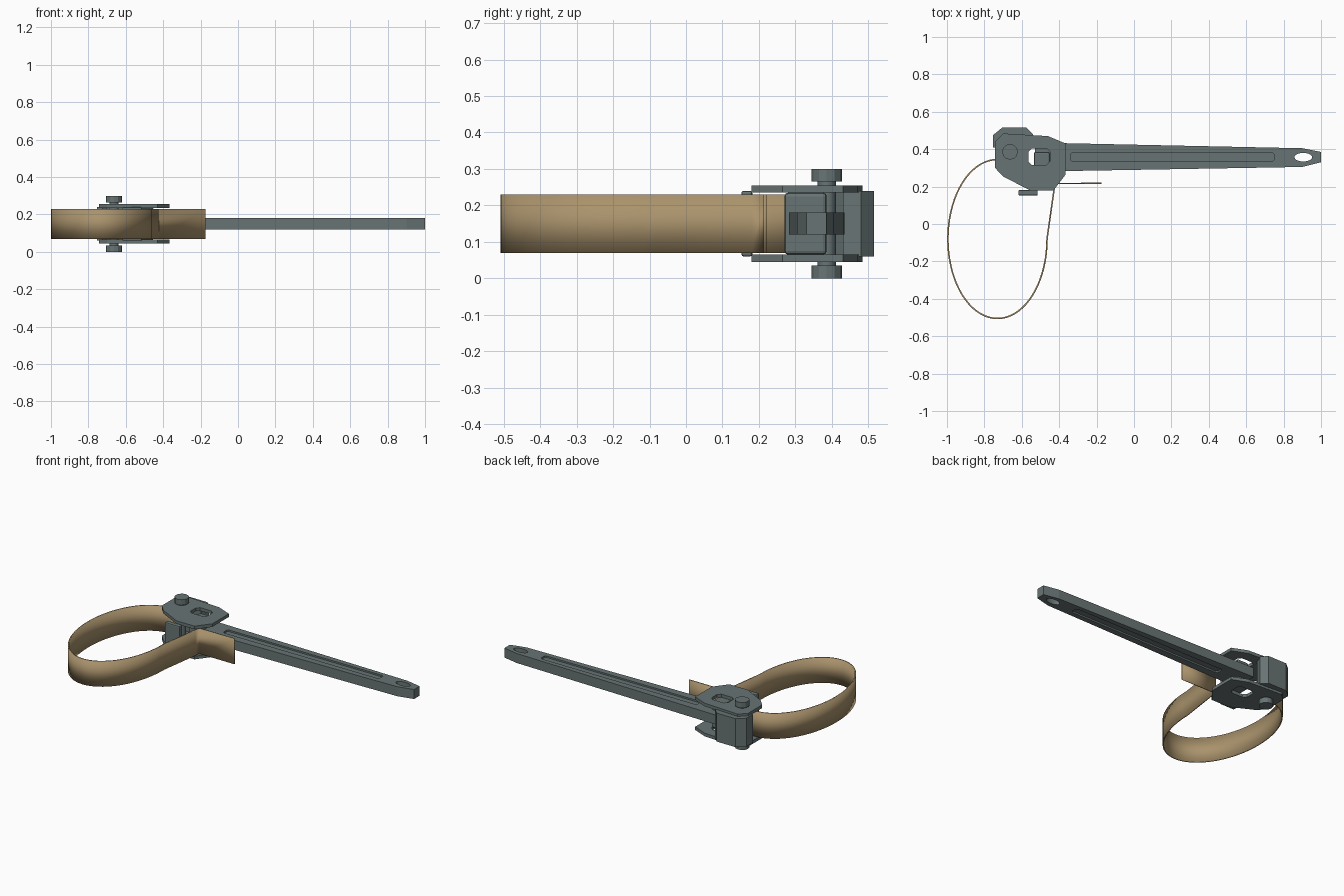
import bpy, bmesh
from math import sin, cos, pi, radians

if "Cube" in bpy.data.objects:
    bpy.data.objects.remove(bpy.data.objects["Cube"])


def material(name, color):
    m = bpy.data.materials.new(name)
    m.diffuse_color = color
    m.use_nodes = True
    m.node_tree.nodes["Principled BSDF"].inputs["Base Color"].default_value = m.diffuse_color
    return m


STEEL = material("steel", (0.14, 0.175, 0.175, 1))
WEBBING = material("webbing", (0.40, 0.29, 0.15, 1))


def add_object(name, bm, mat):
    bmesh.ops.recalc_face_normals(bm, faces=bm.faces)
    me = bpy.data.meshes.new(name)
    bm.to_mesh(me)
    bm.free()
    me.materials.append(mat)
    ob = bpy.data.objects.new(name, me)
    bpy.context.collection.objects.link(ob)
    return ob


def prism(name, points, z0, z1, mat=STEEL):
    """Extrude a top-view outline from z0 to z1."""
    bm = bmesh.new()
    face = bm.faces.new([bm.verts.new((x, y, z0)) for x, y in points])
    top = bmesh.ops.extrude_face_region(bm, geom=[face])["geom"]
    verts = [g for g in top if isinstance(g, bmesh.types.BMVert)]
    bmesh.ops.translate(bm, verts=verts, vec=(0, 0, z1 - z0))
    return add_object(name, bm, mat)


def rect(x0, x1, y0, y1, c=0.0):
    """Rectangle outline with optional corner cuts."""
    if not c:
        return [(x0, y0), (x1, y0), (x1, y1), (x0, y1)]
    return [(x0 + c, y0), (x1 - c, y0), (x1, y0 + c), (x1, y1 - c),
            (x1 - c, y1), (x0 + c, y1), (x0, y1 - c), (x0, y0 + c)]


def ellipse(cx, cy, rx, ry, n):
    return [(cx + rx * cos(2 * pi * i / n), cy + ry * sin(2 * pi * i / n)) for i in range(n)]


def activate(ob):
    bpy.ops.object.select_all(action='DESELECT')
    ob.select_set(True)
    bpy.context.view_layer.objects.active = ob


def cut(ob, cutter):
    mod = ob.modifiers.new("cut", 'BOOLEAN')
    mod.operation = 'DIFFERENCE'
    mod.solver = 'EXACT'
    mod.object = cutter
    activate(ob)
    bpy.ops.object.modifier_apply(modifier=mod.name)
    bpy.data.objects.remove(cutter)


def bevel(ob, width, segments=2):
    mod = ob.modifiers.new("bevel", 'BEVEL')
    mod.width = width
    mod.segments = segments


def smooth(ob, angle=30):
    activate(ob)
    bpy.ops.object.shade_smooth_by_angle(angle=radians(angle))


# Handle: tapered bar with a hanging hole and a shallow groove on both sides
handle = prism("handle", [(-0.53, 0.285), (-0.37, 0.283), (0.9, 0.305), (1, 0.33),
                          (1, 0.385), (0.9, 0.405), (-0.37, 0.432), (-0.53, 0.435)], 0.12, 0.18)
cut(handle, prism("hole_cutter", ellipse(0.905, 0.357, 0.047, 0.023, 24), 0.0, 0.3))
for z0, z1 in ((0.17, 0.2), (0.1, 0.13)):
    cut(handle, prism("groove_cutter", rect(-0.34, 0.75, 0.334, 0.382, 0.01), z0, z1))

# Head side plates with a window
PLATE = [(-0.743, 0.30), (-0.70, 0.254), (-0.556, 0.18), (-0.43, 0.18), (-0.365, 0.265),
         (-0.365, 0.43), (-0.46, 0.47), (-0.70, 0.484), (-0.743, 0.44)]
for name, z in (("lower_plate", 0.045), ("upper_plate", 0.235)):
    plate = prism(name, PLATE, z, z + 0.02)
    cut(plate, prism("window_cutter", rect(-0.565, -0.45, 0.316, 0.404, 0.018), z - 0.1, z + 0.1))

# Back wall joining the plates
prism("back_wall", [(-0.754, 0.41), (-0.725, 0.41), (-0.70, 0.43), (-0.56, 0.43), (-0.54, 0.48),
                    (-0.575, 0.515), (-0.705, 0.515), (-0.754, 0.475)], 0.06, 0.24)

# Cross block inside the head, and the strap guide bar in front
block = prism("cross_block", rect(-0.535, -0.45, 0.27, 0.386), 0.065, 0.235)
bevel(block, 0.01)
guide = prism("strap_guide_bar", rect(-0.618, -0.515, 0.152, 0.182), 0.06, 0.24)
bevel(guide, 0.006)

# Pivot bolt: shaft, head and nut
BX, BY = -0.663, 0.386
smooth(prism("bolt_shaft", ellipse(BX, BY, 0.025, 0.025, 16), 0.01, 0.29))
for name, z in (("bolt_nut", 0.0), ("bolt_head", 0.265)):
    prism(name, ellipse(BX, BY, 0.042, 0.042, 12), z, z + 0.035)

# Strap: oval loop, straight return and loose tail
path = [(-0.663, 0.342)]
path += [(-0.73 + 0.265 * cos(a), -0.08 + 0.425 * sin(a))
         for a in (pi / 2 + 1.5 * pi * i / 54 for i in range(55))]
path += [(-0.428, 0.18), (-0.425, 0.217), (-0.175, 0.217)]
bm = bmesh.new()
rows = [[bm.verts.new((x, y, z)) for z in (0.07, 0.23)] for x, y in path]
for a, b in zip(rows, rows[1:]):
    bm.faces.new((a[0], b[0], b[1], a[1]))
strap = add_object("strap", bm, WEBBING)
mod = strap.modifiers.new("thickness", 'SOLIDIFY')
mod.thickness = 0.008
mod.offset = 0
smooth(strap)
